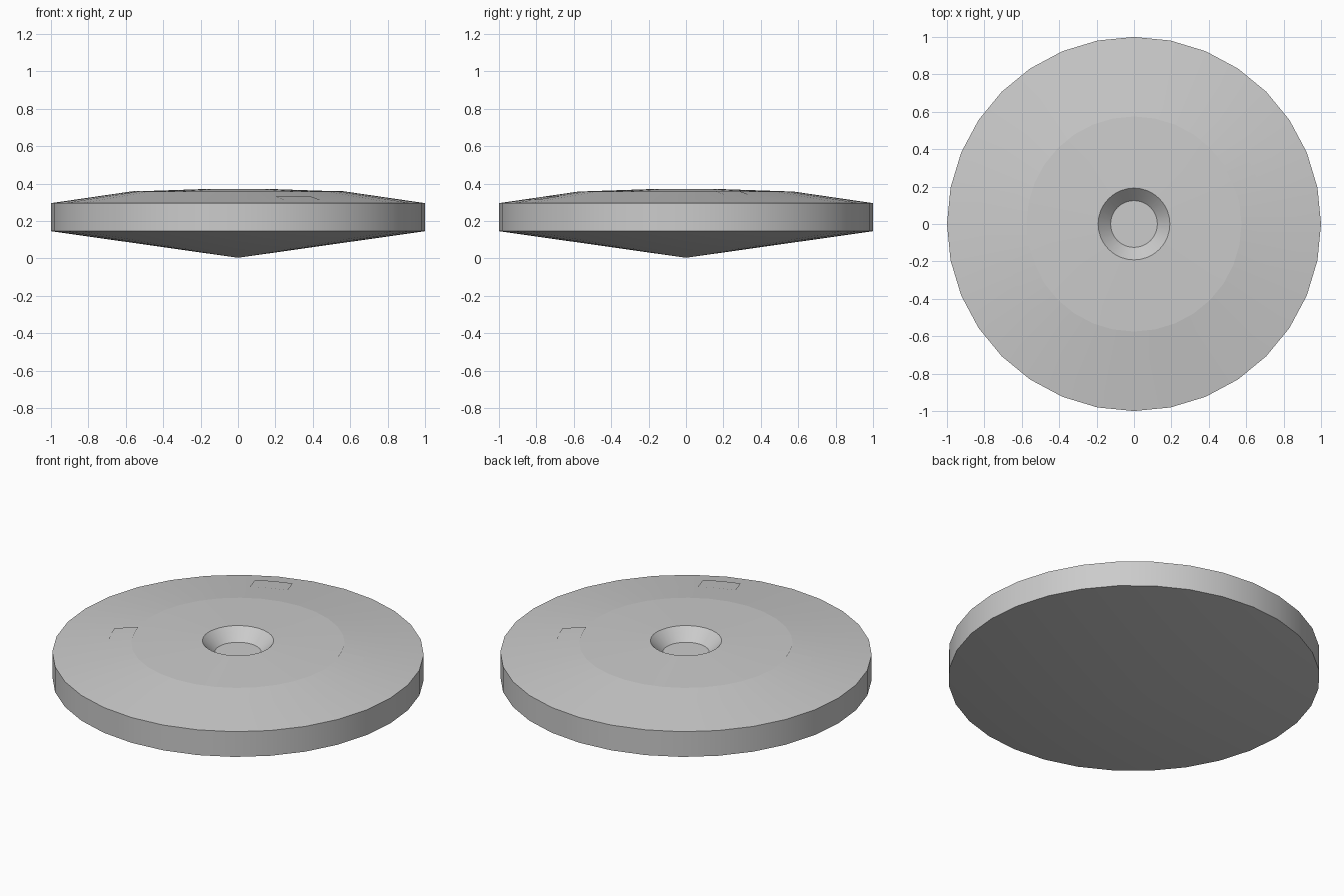
import bpy, bmesh, math

if "Cube" in bpy.data.objects:
    bpy.data.objects.remove(bpy.data.objects["Cube"])

SEG = 32
RIM_R, RIM_Z = 1.0, 0.295
STEP_R, STEP_Z = 0.575, 0.357


def make_object(name, bm):
    mesh = bpy.data.meshes.new(name)
    bm.to_mesh(mesh)
    bm.free()
    obj = bpy.data.objects.new(name, mesh)
    bpy.context.collection.objects.link(obj)
    return obj


# Lathed disc: shallow cone below, straight rim, domed top, dished centre
profile = [(0, 0.003), (RIM_R, 0.145), (RIM_R, RIM_Z), (STEP_R, STEP_Z),
           (0.192, 0.37), (0.125, 0.302), (0, 0.302)]
bm = bmesh.new()
verts = [bm.verts.new((r, 0, z)) for r, z in profile]
edges = [bm.edges.new(pair) for pair in zip(verts, verts[1:])]
bmesh.ops.spin(bm, geom=verts + edges, cent=(0, 0, 0), axis=(0, 0, 1),
               angle=2 * math.pi, steps=SEG, use_merge=True)
bmesh.ops.remove_doubles(bm, verts=bm.verts, dist=1e-5)
bmesh.ops.recalc_face_normals(bm, faces=bm.faces)
disc = make_object("disc_body", bm)

# Smooth rim and dish wall, flat-looking steps kept by marked sharp edges
bm = bmesh.new()
bm.from_mesh(disc.data)
for f in bm.faces:
    f.smooth = True
for e in bm.edges:
    a, b = e.verts
    same_level = abs(a.co.z - b.co.z) < 1e-4
    same_radius = abs(a.co.xy.length - b.co.xy.length) < 1e-4
    if same_level and same_radius:
        e.smooth = False
bm.to_mesh(disc.data)
bm.free()


# Thin inset panels lying on the sloping top, facing inward
def panel(name, centre_deg, r_in, r_out, half_width):
    bm = bmesh.new()
    rows = []
    for r in (r_in, r_out):
        row = []
        for side in (-1, 0, 1):
            a = math.radians(centre_deg) + side * math.asin(half_width / r)
            z = STEP_Z + (RIM_Z - STEP_Z) * (r - STEP_R) / (RIM_R - STEP_R)
            row.append(bm.verts.new((r * math.cos(a), r * math.sin(a), z + 0.003)))
        rows.append(row)
    for i in range(2):
        bm.faces.new((rows[0][i], rows[0][i + 1], rows[1][i + 1], rows[1][i]))
    make_object(name, bm)


for i in range(2):
    panel(f"inner_panel_{i + 1}", 22.5 + 180 * i, 0.57, 0.70, 0.071)
    panel(f"outer_panel_{i + 1}", 112.5 + 180 * i, 0.772, 0.902, 0.104)
